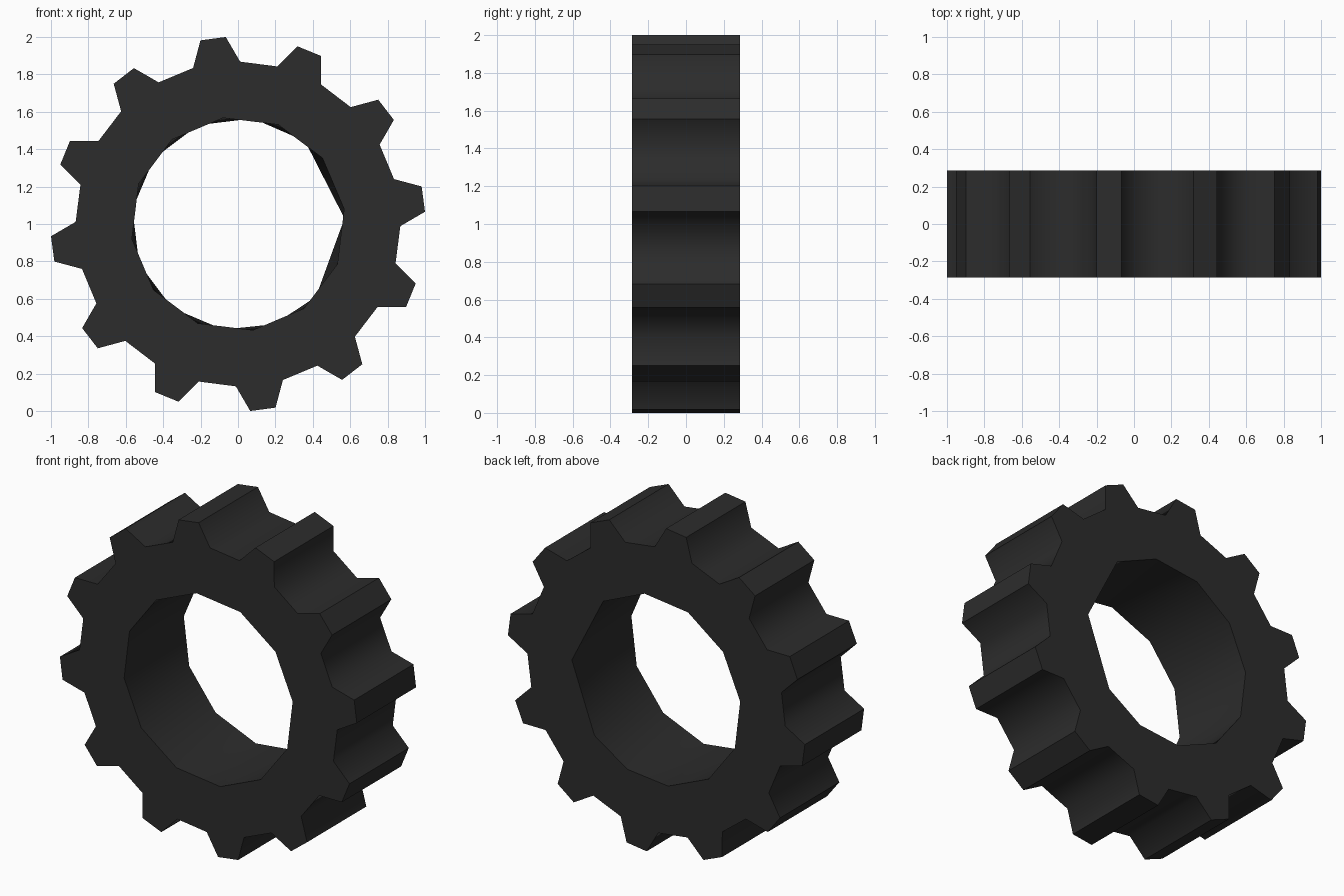
import bpy, bmesh
from math import cos, sin, radians

if "Cube" in bpy.data.objects:
    bpy.data.objects.remove(bpy.data.objects["Cube"])

TEETH = 12
HALF = 0.285          # half thickness along y
bm = bmesh.new()


def ring(points, y):
    """Closed loop of (radius, angle in degrees) points around the gear axis."""
    vs = [bm.verts.new((r * cos(radians(a)), y, 1 + r * sin(radians(a)))) for r, a in points]
    es = [bm.edges.new((vs[i], vs[(i + 1) % len(vs)])) for i in range(len(vs))]
    return vs, es


# Toothed outer profile: root, tip, tip, root for every tooth
outer = []
for k in range(TEETH):
    mid = 7.65 + k * 360 / TEETH
    outer += [(0.868, mid - 8.4), (1.002, mid - 3.9), (1.002, mid + 3.9), (0.868, mid + 8.4)]

# Bore: the low-poly hole has slightly different corners on the two faces
front_angles = [8 + 30 * k for k in range(12)]
back_angles = [3, 51, 82, 112, 142, 172, 202, 232, 262, 290, 317]

front_out, fe = ring(outer, -HALF)
back_out, be = ring(outer, HALF)
front_in, fi = ring([(0.573, a) for a in front_angles], -HALF)
back_in, bi = ring([(0.57, a) for a in back_angles], HALF)

# Tooth walls
n = len(outer)
for i in range(n):
    j = (i + 1) % n
    bm.faces.new((front_out[i], front_out[j], back_out[j], back_out[i]))

# Bore wall: zip the two uneven loops together with triangles
nf, nb = len(front_in), len(back_in)
fa, ba = front_angles + [368], back_angles + [363]
i = j = 0
while i < nf or j < nb:
    a, b = front_in[i % nf], back_in[j % nb]
    if j == nb or (i < nf and fa[i + 1] <= ba[j + 1]):
        bm.faces.new((a, b, front_in[(i + 1) % nf]))
        i += 1
    else:
        bm.faces.new((a, b, back_in[(j + 1) % nb]))
        j += 1

# Flat front and back faces with the hole left open
for edges in (fe + fi, be + bi):
    bmesh.ops.triangle_fill(bm, use_beauty=True, use_dissolve=False, edges=edges)
bmesh.ops.recalc_face_normals(bm, faces=bm.faces[:])

mesh = bpy.data.meshes.new("gear_ring")
bm.to_mesh(mesh)
bm.free()
gear = bpy.data.objects.new("gear_ring", mesh)
bpy.context.collection.objects.link(gear)

# Dark metal colour
mat = bpy.data.materials.new("dark_metal")
mat.diffuse_color = (0.025, 0.025, 0.025, 1)
mat.use_nodes = True
mat.node_tree.nodes["Principled BSDF"].inputs["Base Color"].default_value = mat.diffuse_color
mesh.materials.append(mat)

# Smooth valleys and bore, sharp tooth tips and rims
bpy.context.view_layer.objects.active = gear
gear.select_set(True)
bpy.ops.object.shade_smooth_by_angle(angle=radians(60))
